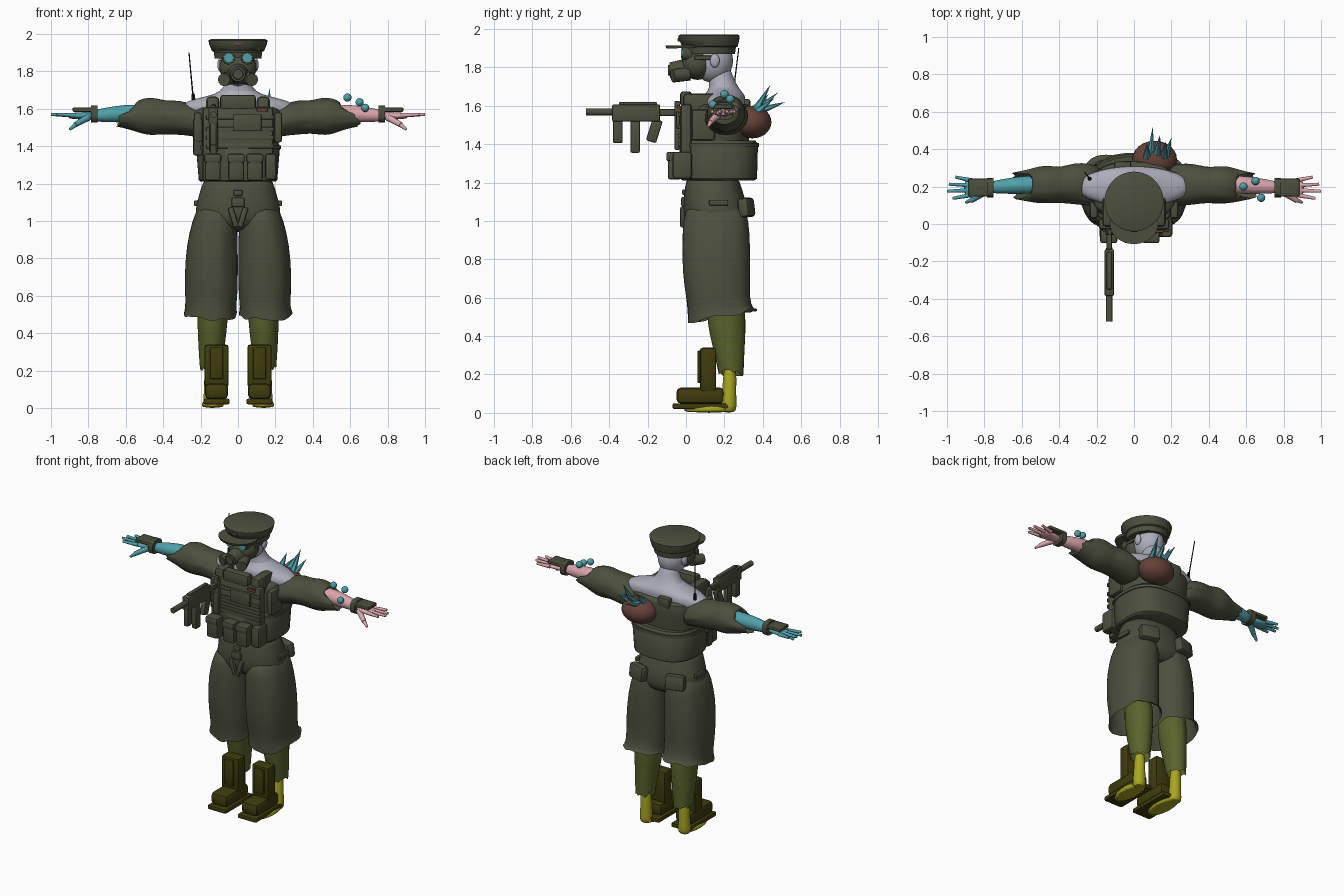
import bpy, bmesh, math, random
from mathutils import Vector, Matrix

random.seed(4)
if "Cube" in bpy.data.objects:
    bpy.data.objects.remove(bpy.data.objects["Cube"])


def material(name, *rgb):
    m = bpy.data.materials.new(name)
    m.use_nodes = True
    m.diffuse_color = (*rgb, 1)
    m.node_tree.nodes["Principled BSDF"].inputs["Base Color"].default_value = (*rgb, 1)
    return m


cloth = material("dark olive cloth", .073, .079, .047)
skin = material("pale grey skin", .42, .42, .5)
teal = material("teal", .08, .35, .4)
pink = material("pink skin", .7, .38, .41)
brown = material("brown", .13, .055, .04)
green = material("leg green", .1, .125, .025)
yellow = material("foot yellow", .4, .38, .015)
leather = material("boot leather", .05, .045, .004)
black = material("black", .01, .01, .01)
parts = []


def finish(name, bm, mat, subdivide=0):
    bmesh.ops.recalc_face_normals(bm, faces=bm.faces)
    mesh = bpy.data.meshes.new(name)
    bm.to_mesh(mesh)
    bm.free()
    mesh.materials.append(mat)
    ob = bpy.data.objects.new(name, mesh)
    bpy.context.collection.objects.link(ob)
    if subdivide:
        ob.modifiers.new("smooth", "SUBSURF").levels = subdivide
        ob.modifiers["smooth"].render_levels = subdivide
    parts.append(ob)
    return ob


def box(name, center, size, mat=cloth, bevel=.008, tilt=(0, 0, 0)):
    bm = bmesh.new()
    bmesh.ops.create_cube(bm, size=1)
    bmesh.ops.scale(bm, vec=size, verts=bm.verts)
    width = min(bevel, min(size) * .3)
    bmesh.ops.bevel(bm, geom=bm.edges[:], offset=width, segments=2, affect="EDGES", profile=.5)
    ob = finish(name, bm, mat)
    ob.location, ob.rotation_euler = center, tilt
    return ob


def ball(name, center, size, mat):
    bm = bmesh.new()
    bmesh.ops.create_uvsphere(bm, u_segments=24, v_segments=14, radius=1)
    bmesh.ops.scale(bm, vec=size, verts=bm.verts)
    ob = finish(name, bm, mat)
    ob.location = center
    return ob


def rod(name, start, end, r1, r2, mat=cloth, sides=16):
    a, b = Vector(start), Vector(end)
    bm = bmesh.new()
    bmesh.ops.create_cone(bm, cap_ends=True, segments=sides, radius1=r1, radius2=r2, depth=(b - a).length)
    ob = finish(name, bm, mat)
    ob.location = (a + b) / 2
    ob.rotation_euler = (b - a).to_track_quat("Z", "Y").to_euler()
    return ob


def loft(name, rings, mat, axis="z", square=2, rough=0, hem=None, sides=28, subdivide=1):
    """Each ring is (position along axis, centre u, centre v, radius u, radius v)."""
    bm = bmesh.new()
    loops = []
    for i, (t, cu, cv, ru, rv) in enumerate(rings):
        loop = []
        for k in range(sides):
            a = math.tau * k / sides
            c, s = math.cos(a), math.sin(a)
            grow = (abs(c) ** square + abs(s) ** square) ** (-1 / square)
            grow *= 1 + random.uniform(-rough, rough)
            along = t + (hem(c, s) if hem and i == len(rings) - 1 else 0)
            u, v = cu + ru * c * grow, cv + rv * s * grow
            loop.append(bm.verts.new((u, v, along) if axis == "z" else (along, u, v)))
        loops.append(loop)
    for lo, hi in zip(loops, loops[1:]):
        for k in range(sides):
            j = (k + 1) % sides
            bm.faces.new((lo[k], lo[j], hi[j], hi[k]))
    bm.faces.new(loops[0])
    if not hem:
        bm.faces.new(loops[-1])
    return finish(name, bm, mat, subdivide)


# Head, neck and bare shoulders
loft("shoulders_and_neck", [(1.54, 0, .2, .3, .1), (1.61, 0, .2, .32, .11), (1.645, 0, .2, .27, .11),
     (1.665, 0, .2, .17, .1), (1.69, 0, .2, .09, .075), (1.75, 0, .18, .06, .065), (1.83, 0, .16, .06, .06)], skin)
ball("head", (0, .14, 1.835), (.092, .105, .115), skin)
for s in (-1, 1):
    ball("ear", (s * .095, .15, 1.835), (.015, .025, .036), skin)

# Peaked cap
loft("cap", [(1.87, 0, .125, .125, .13), (1.905, 0, .125, .13, .135), (1.91, 0, .125, .14, .145),
     (1.948, 0, .12, .155, .158), (1.966, 0, .12, .158, .16), (1.972, 0, .12, .145, .147)], cloth, sides=40, subdivide=0)
loft("cap_visor", [(1.9, 0, .06, .125, .105), (1.915, 0, .06, .13, .11)], cloth, subdivide=0).rotation_euler = (.03, 0, 0)
box("cap_badge", (0, -.037, 1.945), (.04, .012, .02), brown)

# Gas mask with round lenses and filters
ball("mask", (0, .06, 1.82), (.1, .085, .085), cloth)
rod("mask_snout", (0, .02, 1.79), (0, -.085, 1.785), .06, .04)
rod("mask_valve", (0, -.08, 1.785), (0, -.095, 1.785), .03, .026)
for s in (-1, 1):
    rod("mask_lens_rim", (s * .048, .03, 1.87), (s * .05, -.02, 1.872), .036, .034)
    rod("mask_lens", (s * .05, -.015, 1.872), (s * .05, -.026, 1.872), .028, .026, teal)
    rod("mask_filter", (s * .045, .01, 1.765), (s * .075, -.07, 1.755), .035, .034)
    box("mask_strap", (s * .093, .1, 1.85), (.012, .11, .022))

# Jacket, corset and waist
loft("jacket", [(1.2, 0, .16, .18, .14), (1.3, 0, .17, .2, .15), (1.44, 0, .17, .22, .16),
     (1.54, 0, .175, .24, .165), (1.6, 0, .185, .235, .15), (1.615, 0, .19, .2, .12)], cloth, square=2.6, rough=.012)
loft("corset", [(1.21, 0, .17, .2, .185), (1.22, 0, .17, .21, .2), (1.4, 0, .17, .225, .205),
     (1.42, 0, .17, .215, .19)], cloth, square=2.7, subdivide=0)
loft("corset_band", [(1.385, 0, .17, .23, .21), (1.405, 0, .17, .23, .21)], cloth, square=2.7, subdivide=0)

# Chest rig: plate, webbing, collar, pouches
box("chest_plate", (0, 0, 1.41), (.38, .06, .4), bevel=.02)
box("collar_plate", (0, .0, 1.635), (.19, .06, .08), bevel=.015)
for z in (1.4, 1.445, 1.49, 1.555):
    box("webbing", (.01, -.033, z), (.36, .012, .024))
box("map_panel", (.05, -.042, 1.525), (.15, .02, .09))
box("name_patch", (.13, -.04, 1.595), (.06, .012, .02), brown)
for x in (-.135, -.01, .09):
    box("magazine_pouch", (x, -.06, 1.285), (.085, .07, .14), bevel=.015)
    box("pouch_flap", (x, -.065, 1.335), (.092, .075, .05), bevel=.012)
box("utility_pouch", (.175, -.02, 1.29), (.06, .1, .14), bevel=.015)
box("knife_sheath", (-.13, -.045, 1.46), (.045, .03, .18))
box("knife_handle", (-.13, -.045, 1.58), (.025, .03, .09))
box("radio", (-.215, .07, 1.45), (.05, .07, .2), bevel=.012)
for s in (-1, 1):
    box("shoulder_strap", (s * .135, .07, 1.6), (.07, .17, .13), bevel=.02)
    box("side_pouch", (s * .215, .09, 1.5), (.04, .12, .16), bevel=.015)
box("back_pouch", (-.06, .3, 1.6), (.09, .07, .07), bevel=.012)
rod("antenna_base", (-.235, .24, 1.62), (-.24, .245, 1.68), .012, .008, black, 8)
rod("antenna", (-.24, .245, 1.66), (-.262, .275, 1.9), .004, .003, black, 6)

# Arms, cuffs and hands
for s, flesh, side in ((1, pink, "left"), (-1, teal, "right")):
    def torn(c, v, s=s):
        return s * (-.12 * max(v, 0) + random.uniform(-.02, .02))

    loft(side + "_sleeve", [(s * x, y, z, ry, rz) for x, y, z, ry, rz in (
        (.16, .2, 1.51, .1, .08), (.24, .21, 1.54, .115, .085), (.32, .215, 1.555, .11, .093),
        (.39, .21, 1.555, .095, .088), (.44, .21, 1.56, .1, .1), (.5, .21, 1.56, .1, .1),
        (.56, .205, 1.56, .085, .075), (.64, .205, 1.56, .07, .055))], cloth, "x", 2, .045, torn)
    loft(side + "_forearm", [(s * x, y, z, r, r) for x, y, z, r in (
        (.46, .21, 1.575, .05), (.6, .21, 1.575, .048), (.7, .2, 1.568, .04),
        (.8, .195, 1.56, .027))], flesh, "x")
    loft(side + "_palm", [(s * x, y, 1.562, w, h) for x, y, w, h in (
        (.77, .195, .027, .024), (.82, .19, .04, .02), (.88, .192, .046, .017), (.91, .192, .042, .013))], flesh, "x")
    for i, tip in enumerate((.97, 1, .99, .955)):
        y = .155 + i * .026
        rod(side + "_finger", (s * .87, y, 1.565), (s * tip, y + (i - 1.5) * .012, 1.57), .013, .008, flesh, 10)
    rod(side + "_thumb", (s * .8, .17, 1.555), (s * .87, .125, 1.515), .02, .014, flesh, 10)
    rod(side + "_thumb_tip", (s * .865, .13, 1.517), (s * .9, .115, 1.49), .013, .007, flesh, 10)
    loft(side + "_wrist_band", [(s * x, .195, 1.572, .052, .045) for x in (.75, .785)], cloth, "x", 3, subdivide=0)
    box(side + "_hand_guard", (s * .82, .195, 1.595), (.13, .095, .022))

# Bubbles on the left wrist
for x, y, z in ((.585, .2, 1.66), (.65, .23, 1.635), (.68, .14, 1.605)):
    ball("bubble", (x, y, z), (.022, .022, .022), teal)

# Brown growth with spikes on the back
ball("growth", (.11, .345, 1.515), (.12, .1, .085), brown)
for base, tip in (((.09, .37, 1.57), (.1, .52, 1.62)), ((.12, .36, 1.57), (.14, .48, 1.67)),
                  ((.16, .36, 1.57), (.17, .44, 1.71)), ((.17, .36, 1.56), (.2, .46, 1.64)),
                  ((.07, .36, 1.58), (.07, .43, 1.66))):
    rod("spike", base, tip, .024, 0, teal, 6)

# Carbine carried at the right of the chest
gun = -.132
box("gun_body", (gun, -.26, 1.562), (.05, .25, .09))
box("gun_top_rail", (gun, -.25, 1.61), (.028, .2, .018))
rod("gun_barrel", (gun, -.38, 1.568), (gun, -.52, 1.568), .018, .018)
box("gun_magazine", (gun, -.265, 1.44), (.035, .05, .17))
box("gun_foregrip", (gun, -.355, 1.465), (.035, .05, .12))
box("gun_grip", (gun, -.165, 1.47), (.035, .055, .12), tilt=(-.3, 0, 0))
box("gun_stock", (gun, -.09, 1.565), (.03, .12, .035))
box("gun_butt", (gun, -.04, 1.55), (.04, .04, .1))

# Baggy shorts
loft("hips", [(.94, 0, .16, .2, .14), (1.02, 0, .155, .235, .17), (1.1, 0, .15, .22, .165),
     (1.18, 0, .14, .195, .145), (1.24, 0, .14, .185, .135)], cloth, square=2.4, rough=.012)
for s, side in ((1, "left"), (-1, "right")):
    def ragged(c, v):
        return .035 * v + random.uniform(-.02, .015)

    loft(side + "_shorts_leg", [(z, s * x, y, rx, ry) for z, x, y, rx, ry in (
        (1.1, .11, .155, .1, .15), (1.0, .125, .155, .12, .17), (.88, .137, .155, .136, .177),
        (.72, .143, .158, .142, .177), (.6, .143, .165, .14, .165), (.54, .145, .18, .135, .17),
        (.51, .148, .19, .143, .18))], cloth, "z", 2.4, .022, ragged)
    box(side + "_hip_pouch", (s * .14, .315, 1.07), (.13, .06, .1), bevel=.02, tilt=(.12, 0, -s * .3))
    box(side + "_hip_tab", (s * .225, .17, 1.095), (.02, .1, .03))
box("belt_buckle", (0, -.01, 1.1), (.07, .03, .05), bevel=.012)
box("belt_loop", (0, -.005, 1.15), (.05, .03, .03))
for s in (-1, 1):
    box("fly_fold", (s * .025, -.015, 1.02), (.03, .03, .11), bevel=.012, tilt=(0, s * .3, 0))

# Legs, bare feet and front boots
for s, side in ((1, "left"), (-1, "right")):
    def cut(c, v):
        return random.uniform(-.02, .02)

    loft(side + "_leg", [(z, s * x, y, rx, ry) for z, x, y, rx, ry in (
        (.66, .135, .2, .085, .1), (.5, .135, .21, .083, .1), (.42, .138, .215, .078, .095),
        (.32, .142, .225, .07, .08), (.21, .145, .235, .06, .065))], green, "z", 2, .015, cut)
    loft(side + "_ankle", [(z, s * .145, y, r, r) for z, y, r in (
        (.0, .22, .035), (.03, .222, .044), (.1, .225, .034), (.26, .23, .038))], yellow)
    loft(side + "_bare_foot", [(0, s * .135, .12, .062, .14), (.025, s * .135, .12, .06, .135),
         (.05, s * .135, .15, .04, .1)], yellow)
    box(side + "_boot_sole", (s * .115, .08, .035), (.14, .3, .03), leather, .012)
    box(side + "_boot_foot", (s * .115, .075, .09), (.125, .25, .085), leather, .025)
    box(side + "_boot_shaft", (s * .115, .115, .225), (.13, .085, .23), leather, .015)
    box(side + "_boot_panel", (s * .115, .07, .24), (.07, .02, .17), leather)

# Smooth shading with sharp creases
bpy.ops.object.select_all(action="DESELECT")
for ob in parts:
    ob.select_set(True)
bpy.context.view_layer.objects.active = parts[0]
bpy.ops.object.shade_smooth_by_angle(angle=math.radians(40))
